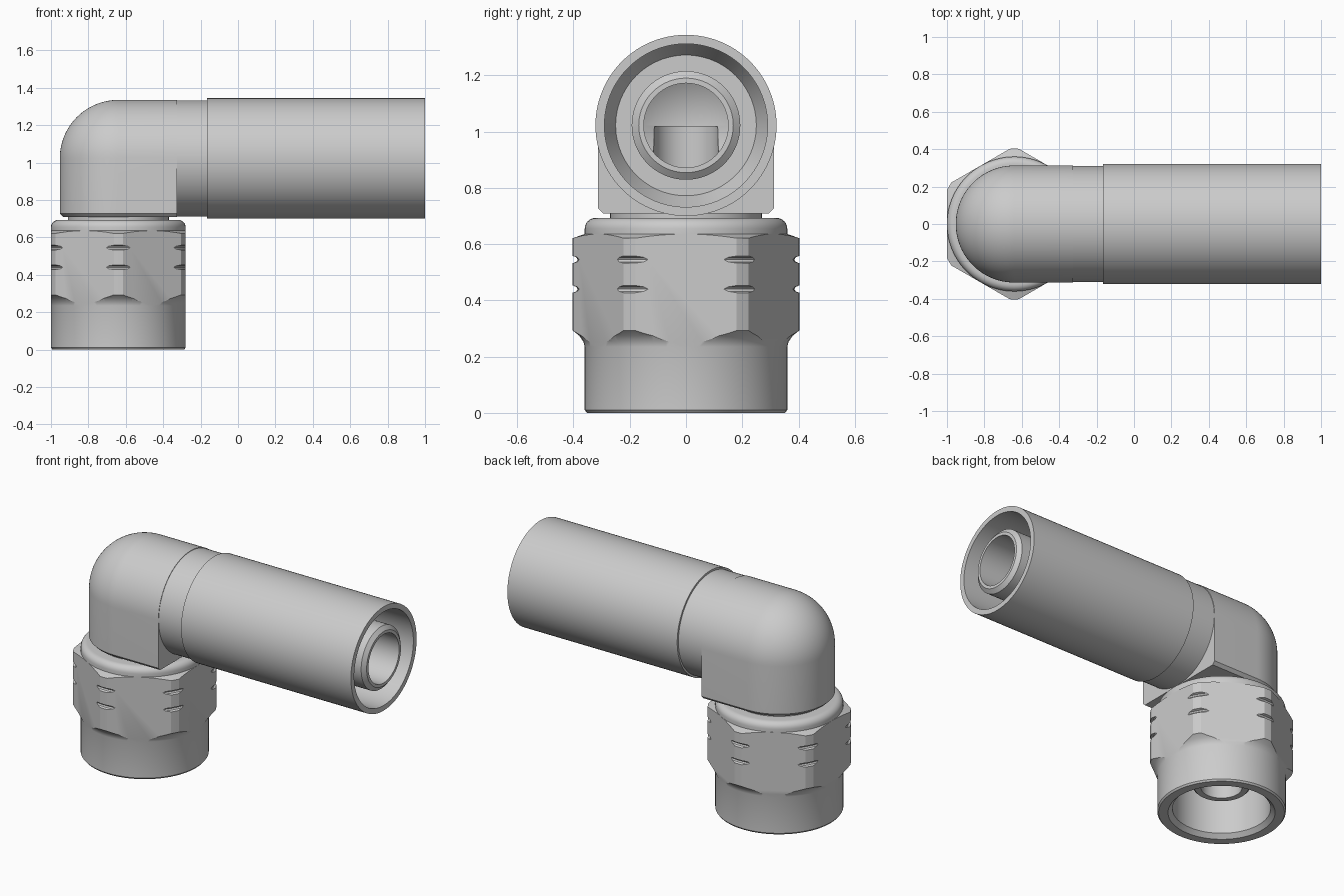
import bpy, bmesh
from math import sin, cos, pi
from mathutils import Vector

if "Cube" in bpy.data.objects:
    bpy.data.objects.remove(bpy.data.objects["Cube"])

NX = -0.64      # x of the vertical axis
HZ = 1.022      # height of the horizontal axis
SEG = 96


def skin(name, rings, cyclic=False, cap_start=False):
    """Join closed rings of points into a solid."""
    bm = bmesh.new()
    vs = [[bm.verts.new(p) for p in r] for r in rings]
    n, m = len(vs), len(vs[0])
    for i in range(n if cyclic else n - 1):
        a, b = vs[i], vs[(i + 1) % n]
        for j in range(m):
            k = (j + 1) % m
            bm.faces.new((a[j], a[k], b[k], b[j]))
    if cap_start:
        bm.faces.new(vs[0])
    bmesh.ops.remove_doubles(bm, verts=bm.verts, dist=1e-5)
    bmesh.ops.recalc_face_normals(bm, faces=bm.faces)
    me = bpy.data.meshes.new(name)
    bm.to_mesh(me)
    bm.free()
    ob = bpy.data.objects.new(name, me)
    bpy.context.collection.objects.link(ob)
    return ob


def lathe_z(name, profile, seg=SEG, turn=0.0):
    """Profile of (radius, z) around the vertical axis."""
    ts = [2 * pi * i / seg + turn for i in range(seg)]
    return skin(name, [[(NX + r * cos(t), r * sin(t), z) for r, z in profile] for t in ts], True)


def lathe_x(name, profile):
    """Profile of (x, radius) around the horizontal axis."""
    ts = [2 * pi * i / SEG for i in range(SEG)]
    return skin(name, [[(x, r * cos(t), HZ + r * sin(t)) for x, r in profile] for t in ts], True)


def boolean(ob, cutter, op):
    md = ob.modifiers.new("cut", 'BOOLEAN')
    md.operation, md.object, md.solver = op, cutter, 'EXACT'
    activate(ob)
    bpy.ops.object.modifier_apply(modifier=md.name)
    bpy.data.objects.remove(cutter, do_unlink=True)


def activate(ob):
    bpy.ops.object.select_all(action='DESELECT')
    ob.select_set(True)
    bpy.context.view_layer.objects.active = ob


# Swivel nut: turned profile with marking grooves, intersected with a hexagon
groove = lambda z: [(0.403, z - 0.013), (0.390, z - 0.008), (0.385, z),
                    (0.390, z + 0.008), (0.403, z + 0.013)]
round_top = [(0.322 + 0.038 * cos(a * pi / 12), 0.655 + 0.038 * sin(a * pi / 12)) for a in range(7)]
nut = lathe_z("swivel_nut",
              [(0.30, 0), (0.352, 0), (0.36, 0.01), (0.36, 0.235), (0.365, 0.253),
               (0.379, 0.274), (0.403, 0.293)] + groove(0.44) + groove(0.545)
              + [(0.403, 0.621), (0.36, 0.636)] + round_top
              + [(0.25, 0.693), (0.25, 0.46), (0.275, 0.46), (0.275, 0.025)])
hexa = 0.3603 / cos(pi / 6)
boolean(nut, lathe_z("hex_cutter", [(0, -0.1), (hexa, -0.1), (hexa, 0.9), (0, 0.9)], 6, pi / 6), 'INTERSECT')

# Sealing nose inside the nut and the neck above it
nose = lathe_z("nose_and_neck",
               [(0.115, 0.16), (0.15, 0.16), (0.16, 0.17), (0.26, 0.44), (0.27, 0.47),
                (0.27, 0.715), (0.115, 0.715)])

# Elbow block: U-shaped outline lofted upward, closing into a domed corner
R, END = 0.313, -0.327
levels = [(R - 0.018, HZ - R), (R, HZ - R + 0.018)]
levels += [(R * cos(a * pi / 48), HZ + R * sin(a * pi / 48)) for a in range(25)]
rings = []
for r, z in levels:
    arc = [pi / 2 + pi * i / 48 for i in range(49)]
    rings.append([(END, r, z)] + [(NX + r * cos(t), r * sin(t), z) for t in arc] + [(END, -r, z)])
elbow = skin("elbow_block", rings, cap_start=True)
boolean(elbow, lathe_x("bore_cutter", [(-0.73, 0), (-0.64, 0.15), (0, 0.15), (0, 0)]), 'DIFFERENCE')
boolean(elbow, lathe_z("drop_cutter", [(0, 0.5), (0.115, 0.5), (0.115, 1.018), (0, 1.018)]), 'DIFFERENCE')

# Hose stem: shoulder next to the elbow and the long inner tube
stem = lathe_x("hose_stem",
               [(END, 0.15), (END, 0.31), (-0.155, 0.31), (-0.155, 0.193), (0.98, 0.193),
                (1.0, 0.168), (1.0, 0.15)])

# Outer crimp sleeve
sleeve = lathe_x("crimp_sleeve",
                 [(-0.165, 0.19), (-0.165, 0.322), (1.0, 0.322), (1.0, 0.29),
                  (0.0, 0.29), (-0.08, 0.25), (-0.08, 0.19)])

for ob in (nut, nose, elbow, stem, sleeve):
    activate(ob)
    bpy.ops.object.shade_smooth_by_angle(angle=pi / 7)
